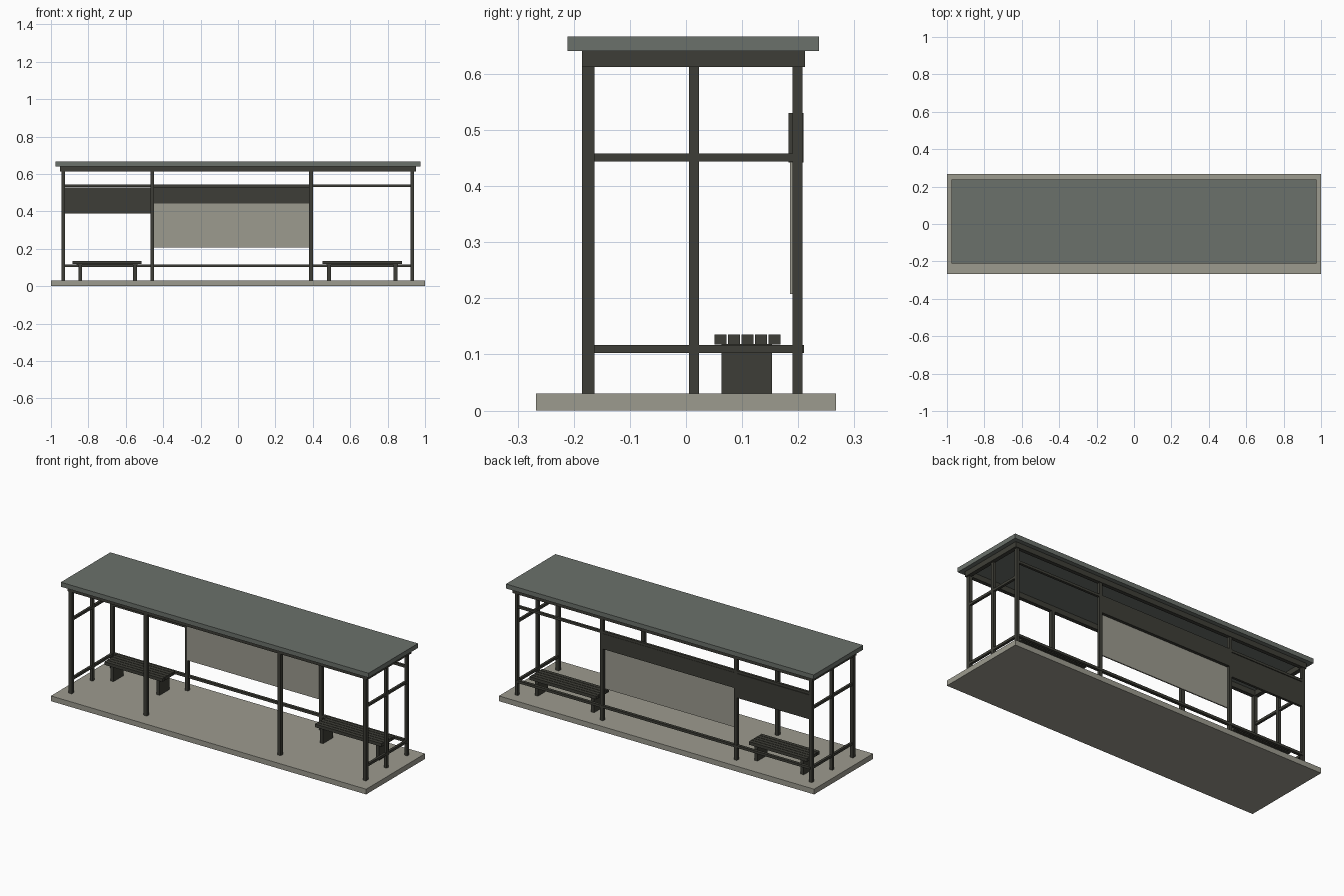
import bpy

if "Cube" in bpy.data.objects:
    bpy.data.objects.remove(bpy.data.objects["Cube"])

def material(name, rgb):
    m = bpy.data.materials.new(name)
    m.diffuse_color = (*rgb, 1)
    m.use_nodes = True
    m.node_tree.nodes["Principled BSDF"].inputs["Base Color"].default_value = m.diffuse_color
    return m

CONCRETE = material("pale_concrete", (0.335, 0.328, 0.275))
ROOF = material("grey_green_roof", (0.147, 0.165, 0.147))
DARK = material("dark_metal", (0.048, 0.048, 0.038))

def box(name, x, y, z, mat):
    """Box from (min, max) ranges on each axis."""
    bpy.ops.mesh.primitive_cube_add(size=1, location=[(a + b) / 2 for a, b in (x, y, z)])
    ob = bpy.context.object
    ob.name = name
    ob.scale = [b - a for a, b in (x, y, z)]
    bpy.ops.object.transform_apply(location=False, rotation=False, scale=True)
    ob.data.materials.append(mat)
    return ob

# Base and roof
box("base_slab", (-1, 1), (-0.267, 0.267), (0, 0.03), CONCRETE)
box("roof_slab", (-0.976, 0.976), (-0.211, 0.237), (0.641, 0.667), ROOF)

# Beam frame under the roof
box("front_beam", (-0.951, 0.951), (-0.185, -0.163), (0.612, 0.641), DARK)
box("rear_beam", (-0.951, 0.951), (0.19, 0.212), (0.612, 0.641), DARK)
for side in (-1, 1):
    xs = sorted((side * 0.951, side * 0.927))
    box("side_beam", xs, (-0.163, 0.19), (0.612, 0.641), DARK)

# Posts
POST_X = (-0.935, -0.459, 0.39, 0.931)
for x in POST_X:
    box("front_post", (x - 0.01, x + 0.01), (-0.185, -0.163), (0.03, 0.612), DARK)
    box("rear_post", (x - 0.009, x + 0.009), (0.19, 0.208), (0.03, 0.612), DARK)

# End frames: middle post and two rails on each end
for x in (POST_X[0], POST_X[-1]):
    box("end_middle_post", (x - 0.009, x + 0.009), (0.005, 0.023), (0.03, 0.612), DARK)
    for z in (0.103, 0.444):
        box("end_rail", (x - 0.007, x + 0.007), (-0.163, 0.19), (z, z + 0.014), DARK)

# Long rear rails
box("rear_lower_rail", (-0.935, 0.931), (0.193, 0.21), (0.103, 0.117), DARK)
box("rear_upper_rail", (-0.935, 0.931), (0.193, 0.207), (0.53, 0.544), DARK)

# Rear panels
box("centre_dark_panel", (-0.454, 0.384), (0.183, 0.209), (0.442, 0.53), DARK)
box("centre_pale_panel", (-0.454, 0.384), (0.185, 0.192), (0.208, 0.442), CONCRETE)
box("left_dark_panel", (-0.93, -0.46), (0.192, 0.206), (0.388, 0.527), DARK)

# Benches: slatted seat, bearers and two plate legs
for x0, x1, legs in ((-0.884, -0.516, (-0.844, -0.551)), (0.452, 0.876, (0.486, 0.842))):
    n, gap, y0, y1 = 5, 0.003, 0.051, 0.168
    w = (y1 - y0 + gap) / n
    for i in range(n):
        y = y0 + i * w
        box("bench_slat", (x0, x1), (y, y + w - gap), (0.118, 0.136), DARK)
    box("bench_bearer", (x0 + 0.02, x1 - 0.02), (0.063, 0.153), (0.114, 0.119), DARK)
    for x in legs:
        box("bench_leg", (x - 0.01, x + 0.01), (0.063, 0.153), (0.03, 0.116), DARK)
